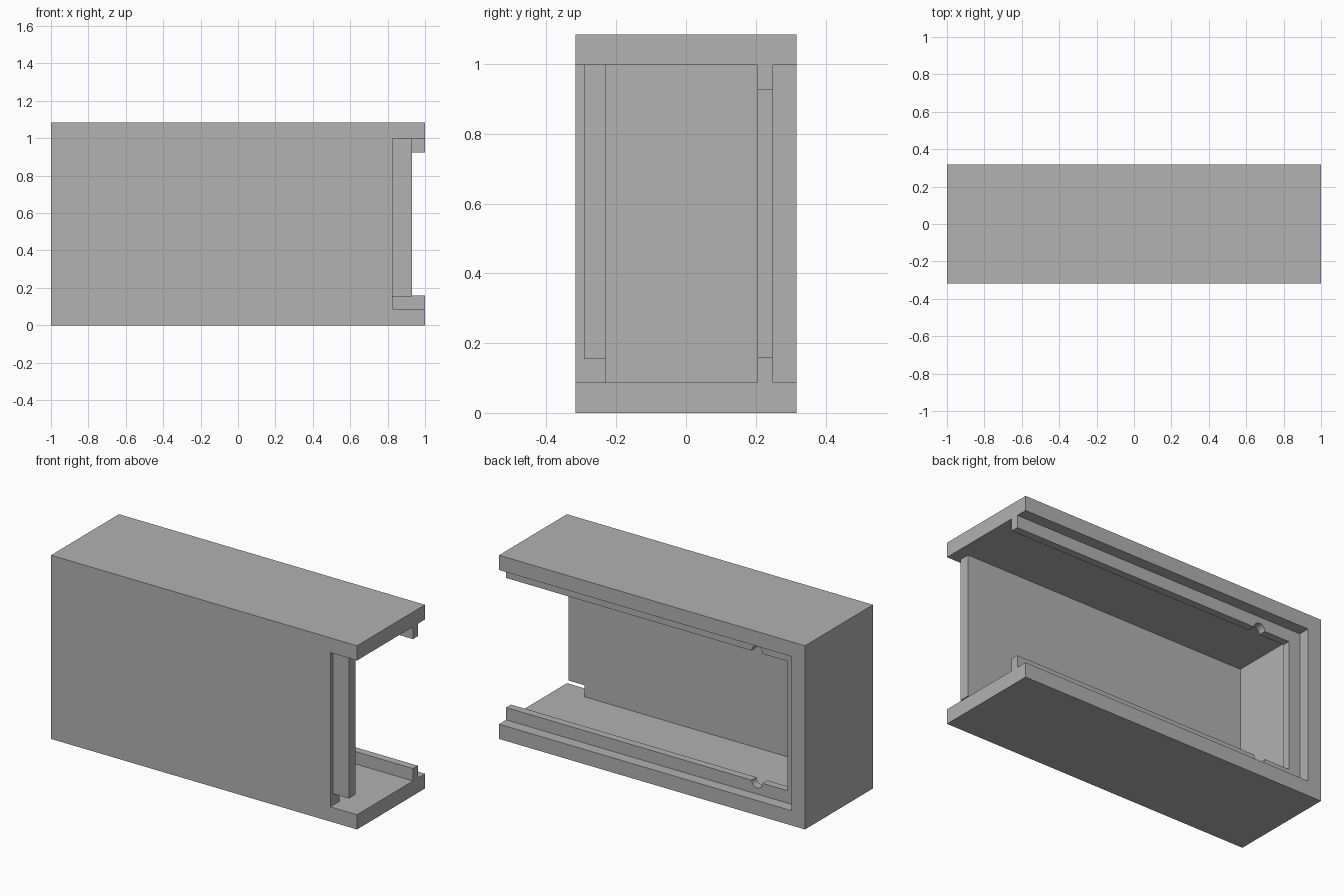
import bpy
from mathutils import Vector
from math import pi

cube = bpy.data.objects.get("Cube")
if cube:
    bpy.data.objects.remove(cube, do_unlink=True)

# Main dimensions
HALF_LEN, HALF_DEP, HEIGHT, WALL = 1.0, 0.317, 1.085, 0.087
FLOOR, CEIL = WALL, HEIGHT - WALL
INNER_X = -HALF_LEN + WALL           # inside of the closed end wall
INNER_Y = -0.23                      # inside of the front wall
LIP_IN, LIP_OUT, LIP_W = 0.205, 0.25, 0.073
FRONT_END, TAB_END, TAB_FACE = 0.825, 0.93, -0.293
OUT = 1.2                            # cutters run past the open end

grey = bpy.data.materials.new("plain_grey")
grey.use_nodes = True
grey.diffuse_color = (0.445, 0.445, 0.445, 1)
grey.node_tree.nodes["Principled BSDF"].inputs["Base Color"].default_value = grey.diffuse_color


def box(name, low, high):
    low, high = Vector(low), Vector(high)
    bpy.ops.mesh.primitive_cube_add(size=1, location=(low + high) / 2)
    ob = bpy.context.object
    ob.name = name
    ob.scale = high - low
    bpy.ops.object.transform_apply(location=True, rotation=False, scale=True)
    return ob


def cut(target, cutter):
    cutter.hide_render = True
    mod = target.modifiers.new("cut", 'BOOLEAN')
    mod.operation, mod.solver, mod.object = 'DIFFERENCE', 'EXACT', cutter
    bpy.context.view_layer.objects.active = target
    bpy.ops.object.modifier_apply(modifier=mod.name)
    bpy.data.objects.remove(cutter, do_unlink=True)


# Outer block
housing = box("housing", (-HALF_LEN, -HALF_DEP, 0), (HALF_LEN, HALF_DEP, HEIGHT))

# Main cavity, rear cover recess and the opening inside the lip
cut(housing, box("cavity", (INNER_X, INNER_Y, FLOOR), (OUT, LIP_IN, CEIL)))
cut(housing, box("recess", (INNER_X, LIP_OUT, FLOOR), (OUT, 0.5, CEIL)))
cut(housing, box("opening", (INNER_X + LIP_W, 0.1, FLOOR + LIP_W), (OUT, 0.3, CEIL - LIP_W)))

# Front wall end: stepped back around a tongue that stops above the floor
cut(housing, box("end_gap", (TAB_END, -0.5, FLOOR), (OUT, -0.1, CEIL)))
cut(housing, box("tongue_step", (FRONT_END, -0.5, FLOOR), (OUT, TAB_FACE, CEIL)))
cut(housing, box("tongue_gap", (FRONT_END, -0.5, FLOOR), (OUT, -0.1, 0.155)))

# Round catch notches in the upper and lower lips
for z in (FLOOR + LIP_W, CEIL - LIP_W):
    bpy.ops.mesh.primitive_cylinder_add(
        vertices=32, radius=0.036, depth=0.1,
        location=(-0.64, (LIP_IN + LIP_OUT) / 2, z), rotation=(pi / 2, 0, 0))
    cut(housing, bpy.context.object)

# Finish
housing.data.materials.clear()
housing.data.materials.append(grey)
for poly in housing.data.polygons:
    poly.material_index = 0
bpy.ops.object.select_all(action='DESELECT')
housing.select_set(True)
bpy.context.view_layer.objects.active = housing
bpy.ops.object.shade_smooth_by_angle(angle=pi / 6)
